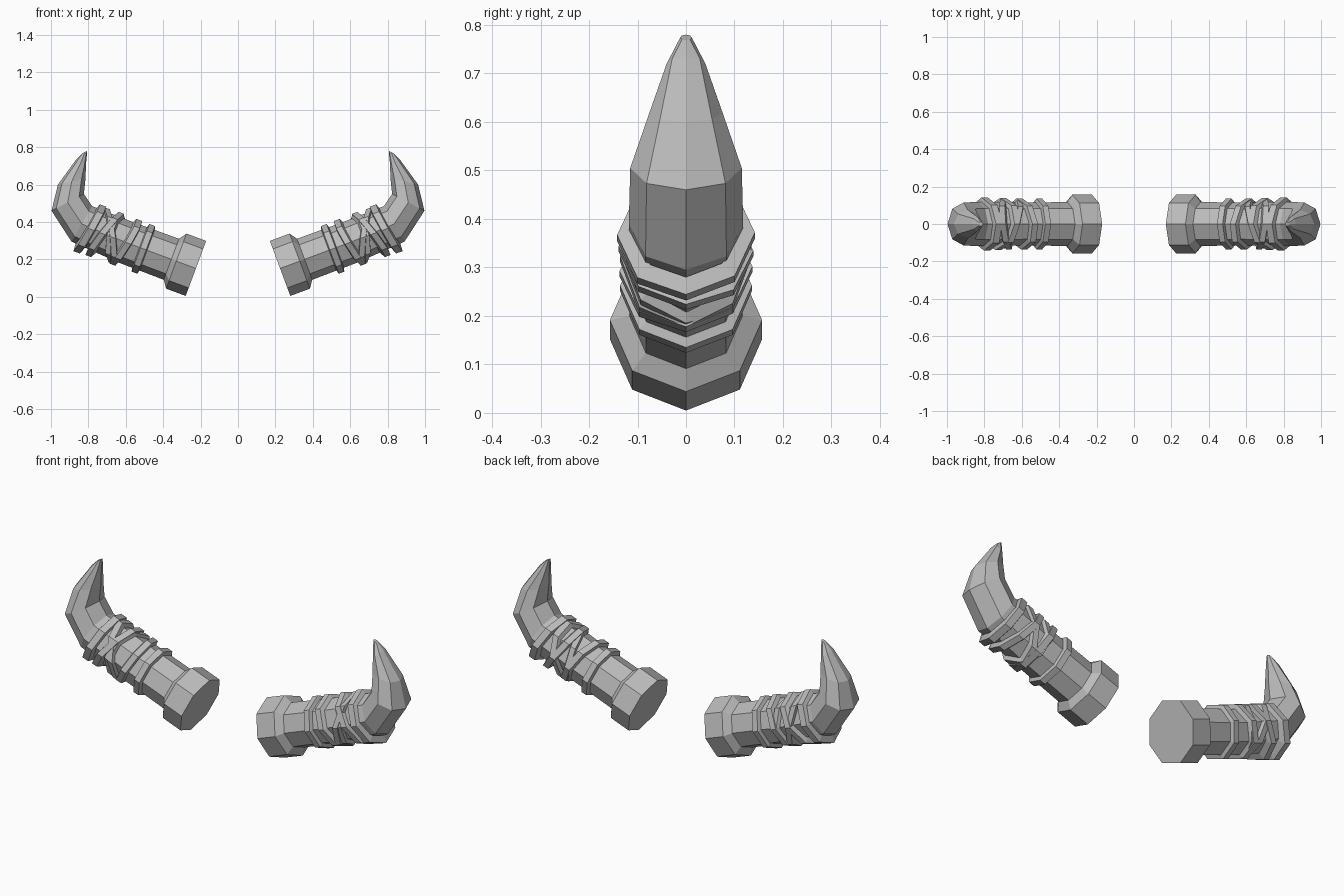
import bpy, bmesh, math
from mathutils import Vector

if "Cube" in bpy.data.objects:
    bpy.data.objects.remove(bpy.data.objects["Cube"], do_unlink=True)

grey = bpy.data.materials.new("horn grey")
grey.use_nodes = True
colour = (0.5, 0.5, 0.5, 1)
grey.diffuse_color = colour
grey.node_tree.nodes["Principled BSDF"].inputs["Base Color"].default_value = colour

# Straight axis of the shaft, and the direction across it
BASE = Vector((0.225, 0, 0.152))
ALONG = Vector((0.937, 0, 0.349))
ACROSS = Vector((-0.349, 0, 0.937))
SIDE = Vector((0, 1, 0))
SIDES = 8


def shaft_loop(s, r, tilt=0, yaw=0):
    """Octagon around the shaft, sheared along the axis by tilt and yaw."""
    loop = []
    for k in range(SIDES):
        a = math.tau * k / SIDES
        u, y = -r * math.cos(a), r * math.sin(a)
        loop.append(BASE + ALONG * (s + tilt * u + yaw * y) + ACROSS * u + SIDE * y)
    return loop


def bend_loop(outer, inner, width):
    """Octagon spanning an outer and an inner (x, z) point."""
    o, i = Vector((outer[0], 0, outer[1])), Vector((inner[0], 0, inner[1]))
    centre, half = (o + i) / 2, (o - i) / 2
    return [centre + half * math.cos(math.tau * k / SIDES)
            + SIDE * width * math.sin(math.tau * k / SIDES) for k in range(SIDES)]


def loft(name, loops, mirror, closed=False):
    bm = bmesh.new()
    rows = [[bm.verts.new((p.x * mirror, p.y, p.z)) for p in loop] for loop in loops]
    pairs = list(zip(rows, rows[1:]))
    if closed:
        pairs.append((rows[-1], rows[0]))
    else:
        bm.faces.new(rows[0])
        bm.faces.new(rows[-1])
    for a, b in pairs:
        for k in range(SIDES):
            n = (k + 1) % SIDES
            bm.faces.new((a[k], a[n], b[n], b[k]))
    bmesh.ops.recalc_face_normals(bm, faces=bm.faces)
    mesh = bpy.data.meshes.new(name)
    bm.to_mesh(mesh)
    bm.free()
    mesh.materials.append(grey)
    bpy.context.collection.objects.link(bpy.data.objects.new(name, mesh))


# Wrapped bands: position, half width, radius, tilt, yaw
bands = [
    (0.300, 0.016, 0.136, 0.00, 0.00),
    (0.400, 0.016, 0.137, -0.19, 0.10),
    (0.455, 0.014, 0.132, 0.15, -0.30),
    (0.490, 0.016, 0.136, 0.50, 0.12),
    (0.520, 0.016, 0.139, -0.31, -0.10),
    (0.605, 0.018, 0.142, -0.16, 0.05),
]

for side, mirror in (("left", 1), ("right", -1)):
    # Base cap, shaft and curved point in one skin
    horn = [
        shaft_loop(0, 0.157),
        shaft_loop(0.112, 0.157),
        shaft_loop(0.14, 0.117),
        shaft_loop(0.40, 0.115),
        bend_loop((0.89, 0.295), (0.78, 0.485), 0.118),
        bend_loop((0.997, 0.46), (0.824, 0.55), 0.115),
        bend_loop((0.963, 0.60), (0.815, 0.635), 0.076),
        bend_loop((0.865, 0.735), (0.813, 0.705), 0.040),
        bend_loop((0.832, 0.768), (0.806, 0.78), 0.012),
    ]
    loft(side + "_horn", horn, mirror)

    # Raised bands around the shaft
    for number, (s, w, r, tilt, yaw) in enumerate(bands, 1):
        ring = [shaft_loop(s + ds, rr, tilt, yaw) for ds, rr in
                ((-w - 0.009, 0.105), (-w, r), (w, r), (w + 0.009, 0.105))]
        loft(f"{side}_band_{number}", ring, mirror, closed=True)
